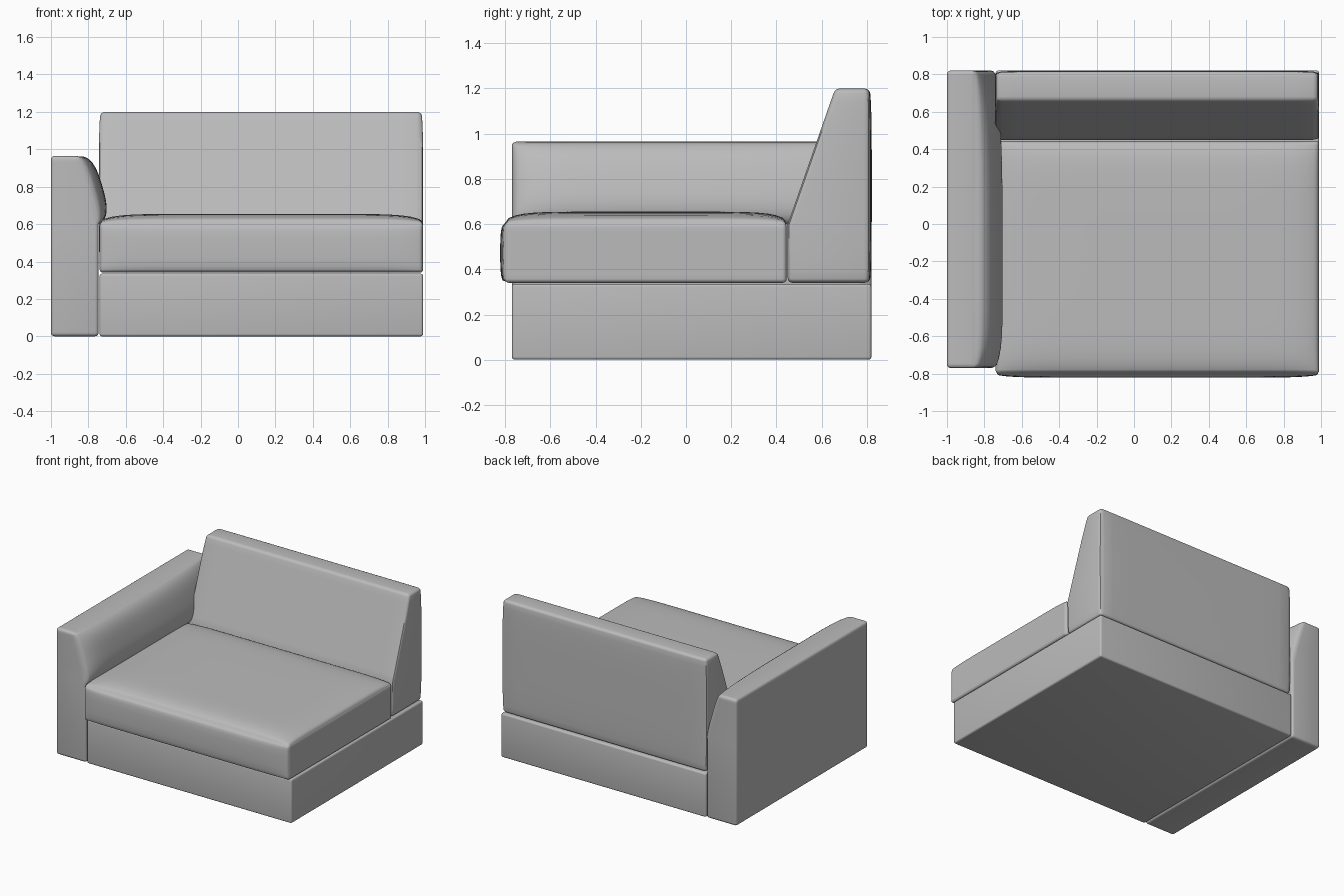
import bpy, bmesh, math
from mathutils import Vector

cube = bpy.data.objects.get("Cube")
if cube:
    bpy.data.objects.remove(cube, do_unlink=True)

fabric = bpy.data.materials.new("grey_fabric")
fabric.use_nodes = True
GREY = (0.5, 0.5, 0.5, 1)
fabric.diffuse_color = GREY
fabric.node_tree.nodes["Principled BSDF"].inputs["Base Color"].default_value = GREY


def dome(value, low, high, power):
    """Cushion swell: 0 at both limits, close to 1 between them."""
    u = abs(2 * (value - low) / (high - low) - 1)
    return math.sqrt(max(0, 1 - u ** power))


def padded_part(name, profile, axis, low, high, bevel, cuts=(), swell=None):
    """Extrude a profile along x or y, round its edges, cut a grid and swell it."""
    def place(a, b, along):
        return (along, a, b) if axis == "x" else (a, along, b)

    bm = bmesh.new()
    cap = bm.faces.new([bm.verts.new(place(a, b, low)) for a, b in profile])
    side = bmesh.ops.extrude_face_region(bm, geom=[cap])["geom"]
    shift = Vector(place(0, 0, high - low))
    bmesh.ops.translate(bm, vec=shift, verts=[g for g in side if isinstance(g, bmesh.types.BMVert)])
    bmesh.ops.recalc_face_normals(bm, faces=bm.faces)
    sharp = [e for e in bm.edges if e.calc_face_angle(0) > 0.4]
    bmesh.ops.bevel(bm, geom=sharp, offset=bevel, segments=4, profile=0.5, affect="EDGES")

    # cuts crowd towards the ends, where the padding curves most
    for index, start, end, count in cuts:
        normal = Vector((0, 0, 0))
        normal[index] = 1
        for i in range(1, count):
            t = 0.5 - 0.5 * math.cos(math.pi * i / count)
            bmesh.ops.bisect_plane(bm, geom=bm.verts[:] + bm.edges[:] + bm.faces[:],
                                   plane_co=normal * (start + t * (end - start)),
                                   plane_no=normal, dist=0.0005)
    if swell:
        for v in bm.verts:
            v.co += Vector(swell(*v.co))
    mesh = bpy.data.meshes.new(name)
    bm.to_mesh(mesh)
    bm.free()
    mesh.materials.append(fabric)
    obj = bpy.data.objects.new(name, mesh)
    bpy.context.collection.objects.link(obj)
    bpy.ops.object.select_all(action="DESELECT")
    obj.select_set(True)
    bpy.context.view_layer.objects.active = obj
    bpy.ops.object.shade_smooth_by_angle(angle=math.radians(40))


LEFT, RIGHT = -0.74, 0.99       # span shared by base, seat and back
FRONT, BACK = -0.77, 0.82

# Plinth
padded_part("base", [(LEFT, 0), (RIGHT, 0), (RIGHT, 0.335), (LEFT, 0.335)],
            "y", FRONT, BACK, 0.013)


# Seat cushion: domed top, slightly full front and ends
def seat_swell(x, y, z):
    across = dome(x, LEFT, RIGHT, 8)
    deep = dome(y, -0.8, 0.445, 8)
    high = dome(z, 0.34, 0.605, 4)
    up = 0.05 * across * deep if z > 0.595 else 0
    out = -0.022 * across * high if y < -0.795 else 0
    return 0, out, up


padded_part("seat_cushion", [(-0.8, 0.34), (0.445, 0.34), (0.445, 0.605), (-0.8, 0.605)],
            "x", LEFT, RIGHT, 0.018,
            [(0, LEFT, RIGHT, 24), (1, -0.8, 0.445, 24), (2, 0.34, 0.605, 8)], seat_swell)


# Backrest: sloped front, gently full ends and rear
def back_swell(x, y, z):
    across = dome(x, LEFT, RIGHT, 6)
    high = dome(z, 0.34, 1.2, 4)
    rear = 0.012 * across * high if y > 0.8 else 0
    end = 0.012 * high * ((x > 0.97) - (x < -0.72))
    return end, rear, 0


padded_part("backrest", [(0.45, 0.34), (0.81, 0.34), (0.81, 1.2), (0.66, 1.2), (0.45, 0.6)],
            "x", LEFT + 0.008, RIGHT - 0.012, 0.022,
            [(0, LEFT, RIGHT, 12), (2, 0.34, 1.2, 12)], back_swell)


# Armrest: the slanted inner face is padded
SLANT = Vector((0.96, 0, 0.28))


def arm_swell(x, y, z):
    on_slant = SLANT.dot(Vector((x + 0.745, 0, z - 0.6))) > -0.012 and z > 0.6
    if not on_slant:
        return 0, 0, 0
    along = dome(y, FRONT, 0.43, 6) if y < -0.17 else dome(y, -1.16, BACK, 3)
    return SLANT * 0.075 * along * dome(z, 0.6, 0.96, 3)


padded_part("right_armrest",
            [(-1, 0), (-0.745, 0), (-0.745, 0.6), (-0.85, 0.965), (-1, 0.965)],
            "y", FRONT, BACK, 0.02,
            [(1, FRONT, BACK, 24), (2, 0.6, 0.96, 16)], arm_swell)
